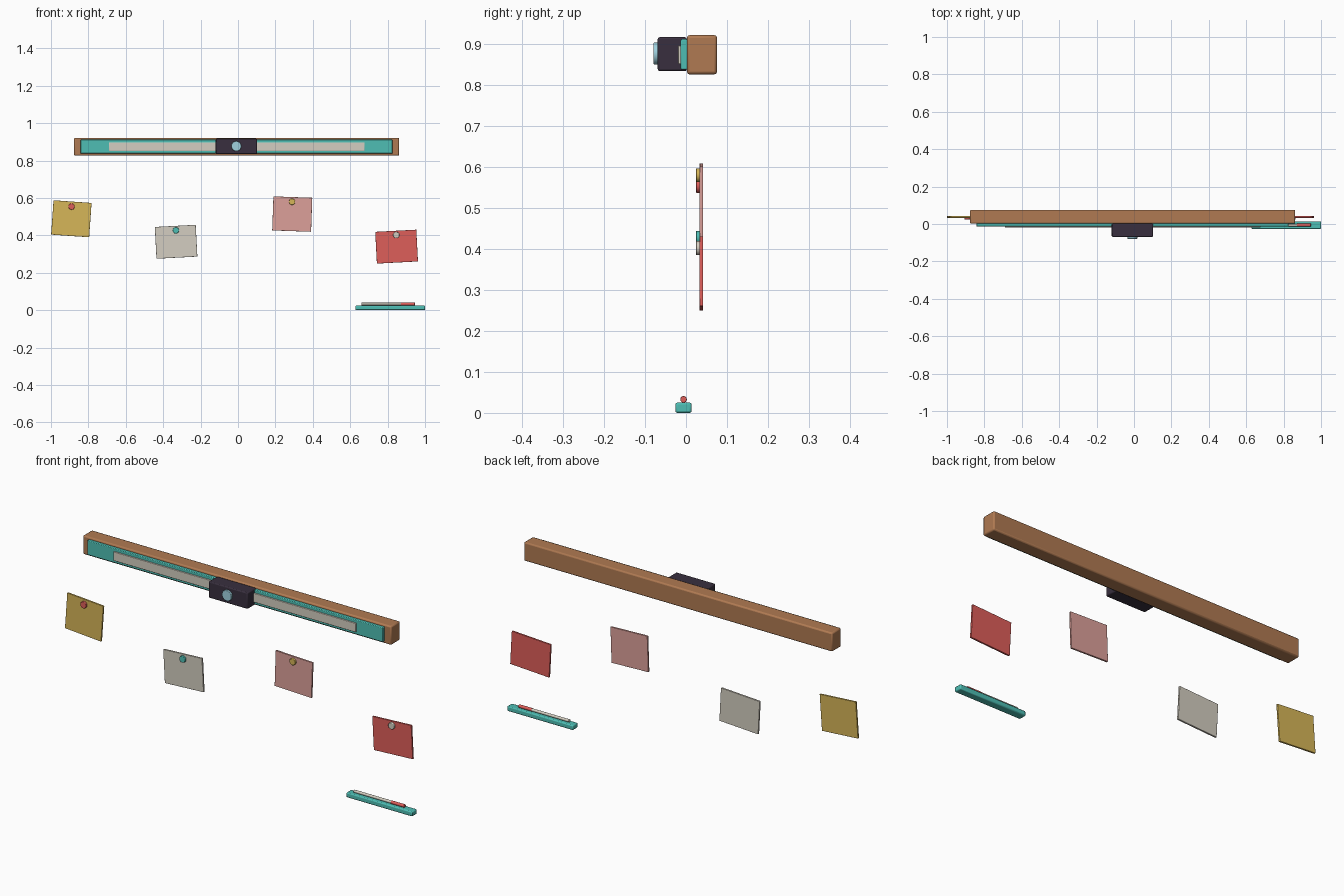
import bpy
from math import radians

if "Cube" in bpy.data.objects:
    bpy.data.objects.remove(bpy.data.objects["Cube"], do_unlink=True)


def material(name, rgb):
    lin = [((c / 255 + 0.055) / 1.055) ** 2.4 for c in rgb] + [1]
    m = bpy.data.materials.new(name)
    m.use_nodes = True
    m.diffuse_color = lin
    m.node_tree.nodes["Principled BSDF"].inputs["Base Color"].default_value = lin
    return m


wood = material("wood brown", (176, 122, 82))
teal = material("teal", (78, 190, 180))
cream = material("cream", (212, 206, 193))
yellow = material("mustard yellow", (214, 182, 88))
pink = material("dusty pink", (220, 160, 154))
red = material("coral red", (222, 94, 90))
dark = material("dark plum", (56, 47, 62))
glass = material("pale blue", (160, 210, 224))


def finish(name, mat, bevel):
    ob = bpy.context.object
    ob.name = name
    ob.data.materials.append(mat)
    bpy.ops.object.transform_apply(location=False, rotation=False, scale=True)
    if bevel:
        mod = ob.modifiers.new("Soft edges", "BEVEL")
        mod.width = bevel
        mod.segments = 2
    bpy.ops.object.shade_smooth_by_angle(angle=radians(35))
    return ob


def box(name, mat, x, y, z, bevel=0.0):
    """Box from (min, max) ranges along each axis."""
    rng = (x, y, z)
    bpy.ops.mesh.primitive_cube_add(size=1, location=[(a + b) / 2 for a, b in rng])
    bpy.context.object.scale = [b - a for a, b in rng]
    return finish(name, mat, bevel)


def rod(name, mat, radius, depth, loc, rot, bevel=0.0):
    bpy.ops.mesh.primitive_cylinder_add(vertices=24, radius=radius, depth=depth,
                                        location=loc, rotation=rot)
    return finish(name, mat, bevel)


FACING_FRONT = (radians(90), 0, 0)
ALONG_X = (0, radians(90), 0)

# Wooden beam with its front strip, sensor box and lens
box("beam", wood, (-0.877, 0.862), (0.002, 0.076), (0.826, 0.922), 0.007)
box("front_panel", teal, (-0.842, 0.826), (-0.013, 0.004), (0.838, 0.912), 0.003)
box("light_strip", cream, (-0.69, 0.677), (-0.019, -0.010), (0.851, 0.897), 0.002)
box("sensor_box", dark, (-0.119, 0.102), (-0.069, 0.002), (0.834, 0.917), 0.005)
rod("lens", glass, 0.027, 0.014, (-0.009, -0.072, 0.877), FACING_FRONT, 0.002)

# Pinned notes: colour, centre, size, tilt, pin colour and pin position
notes = [
    ("left", yellow, (-0.891, 0.489), (0.204, 0.184), 4, red, (-0.89, 0.554)),
    ("mid_left", cream, (-0.331, 0.366), (0.219, 0.170), -3, teal, (-0.332, 0.427)),
    ("mid_right", pink, (0.290, 0.514), (0.208, 0.182), 2, yellow, (0.289, 0.580)),
    ("right", red, (0.848, 0.340), (0.220, 0.170), -3, cream, (0.846, 0.402)),
]
for side, mat, (cx, cz), (w, h), tilt, pin_mat, (px, pz) in notes:
    note = box("note_" + side, mat, (cx - w / 2, cx + w / 2), (0.033, 0.042),
               (cz - h / 2, cz + h / 2), 0.001)
    note.rotation_euler.y = radians(tilt)
    rod("pin_" + side, pin_mat, 0.017, 0.011, (px, 0.0295, pz), FACING_FRONT, 0.002)

# Tray with a pen lying on it
box("tray", teal, (0.628, 1.0), (-0.026, 0.014), (0, 0.025), 0.005)
rod("pen_barrel", cream, 0.007, 0.21, (0.766, -0.006, 0.033), ALONG_X)
rod("pen_cap", red, 0.008, 0.075, (0.908, -0.006, 0.033), ALONG_X, 0.001)
